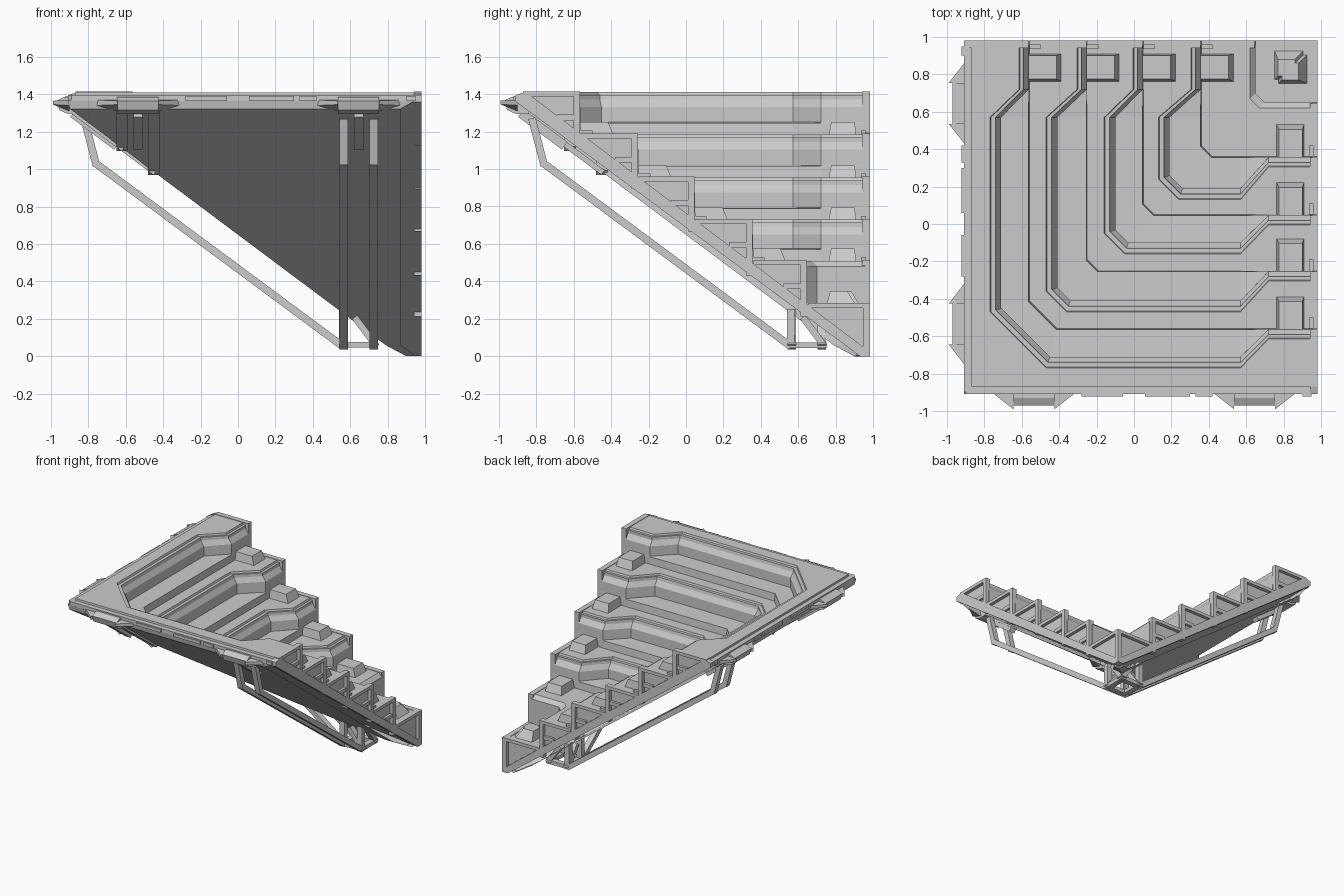
import bpy, bmesh
from mathutils import Vector

if "Cube" in bpy.data.objects:
    bpy.data.objects.remove(bpy.data.objects["Cube"])

Z = [1.41, 1.185, 0.955, 0.73, 0.51, 0.28]      # tread levels, top to bottom
E = [-0.56, -0.25, 0.05, 0.36, 0.65]            # riser lines at the flight ends
M = [-0.71, -0.41, -0.10, 0.19, 0.65]           # riser lines in the recessed middle


def mesh(name, verts, faces, both=False):
    """Make an object; with both=True also its twin on the other flight (x and y swapped)."""
    for i in range(2 if both else 1):
        vs = [(v[1], v[0], v[2]) if i else tuple(v) for v in verts]
        me = bpy.data.meshes.new(name)
        me.from_pydata(vs, [], faces)
        bm = bmesh.new()
        bm.from_mesh(me)
        bmesh.ops.remove_doubles(bm, verts=bm.verts, dist=0.0005)
        bmesh.ops.dissolve_degenerate(bm, edges=bm.edges, dist=0.0005)
        bmesh.ops.recalc_face_normals(bm, faces=bm.faces)
        bm.to_mesh(me)
        bm.free()
        ob = bpy.data.objects.new(name + ("_left" if i else "_front" if both else ""), me)
        bpy.context.collection.objects.link(ob)


HEX = [(0, 3, 2, 1), (4, 5, 6, 7), (0, 1, 5, 4), (1, 2, 6, 5), (2, 3, 7, 6), (3, 0, 4, 7)]


def box(name, x, y, z, tx=(0, 0), ty=(0, 0)):
    """Box by ranges; tx and ty shrink the low and high sides of its top."""
    v = [(a, b, z[0]) for a, b in ((x[0], y[0]), (x[1], y[0]), (x[1], y[1]), (x[0], y[1]))]
    X, Y = (x[0] + tx[0], x[1] - tx[1]), (y[0] + ty[0], y[1] - ty[1])
    v += [(a, b, z[1]) for a, b in ((X[0], Y[0]), (X[1], Y[0]), (X[1], Y[1]), (X[0], Y[1]))]
    mesh(name, v, HEX, True)


def extrude_x(name, x0, x1, pts):
    """Extrude a (y, z) outline along x."""
    n = len(pts)
    v = [(x, y, z) for x in (x0, x1) for y, z in pts]
    f = [tuple(range(n)), tuple(range(n, 2 * n))]
    f += [(i, (i + 1) % n, n + (i + 1) % n, n + i) for i in range(n)]
    mesh(name, v, f, True)


def bar(name, x, p, q, w, t):
    """Straight bar in the plane x, from (y, z) p to q."""
    p, q = Vector(p), Vector(q)
    d = (q - p).normalized()
    n = Vector((-d.y, d.x)) * t / 2
    p, q = p - d * t * 0.3, q + d * t * 0.3
    extrude_x(name, x - w / 2, x + w / 2, [p - n, q - n, q + n, p + n])


def under(y):
    """Height of the sloping underside."""
    return 1.33 - (y + 0.91) * 0.748


def sweep(name, rings):
    """Sweep a closed profile of (middle, end, chamfer, z, end cut) rings round the corner."""
    verts, faces = [], []
    for m, e, c, z, *cut in rings:
        end = cut[0] if cut else 0.955
        half = [(end, e), (max(0.72, m + c), e), (max(0.57, m + c), m), (m + c, m)]
        if m > 0.8:
            half = [(max(end, m), e)] + [(m + c, m)] * 3
        verts += [(x, y, z) for x, y in half + [(y, x) for x, y in reversed(half)]]
    n = len(rings)
    for i in range(n):
        j = (i + 1) % n
        faces += [(i * 8 + k, i * 8 + k + 1, j * 8 + k + 1, j * 8 + k) for k in range(7)]
    if all(len(r) == 4 for r in rings):
        faces += [tuple(i * 8 for i in range(n)), tuple(i * 8 + 7 for i in range(n))]
    mesh(name, verts, faces)


# stair body: platform, lipped risers, flat bench ledges, treads and sloping underside
rings = [(-0.91, -0.91, 0.02, 1.365), (-0.91, -0.91, 0.02, 1.395),
         (-0.87, -0.87, 0, 1.395), (-0.868, -0.868, 0, 1.41)]
for k in range(4):
    m, e, zt, zn = M[k], E[k], Z[k], Z[k + 1]
    c = 0.26 if k == 0 else 0.07
    b = 0.15 if k == 0 else 0.06
    rings += [(m - 0.06, e - 0.055, c + 0.04, zt), (m - 0.055, e - 0.05, c + 0.035, zt - 0.015),
              (m - 0.03, e - 0.03, c + 0.02, zt - 0.015), (m - 0.025, e - 0.03, c + 0.015, zt - 0.04),
              (m, e - 0.003, c, zt - 0.08), (m, e - 0.002, c, zn + 0.065),
              (e - 0.005, e - 0.001, b, zn + 0.06), (e, e, b, zn)]
rings += [(0.62, 0.62, 0.05, Z[4]), (0.65, 0.65, 0.05, Z[4] - 0.03), (0.65, 0.65, 0.05, Z[5]),
          (0.955, 0.955, 0, Z[5]), (0.955, 0.955, 0, 0.01), (0.92, 0.92, 0, 0.01)]
sweep("stair_body", rings)

# thick under-shell following the slope, its flanks tapering inward below
sweep("under_shell", [(-0.91, -0.91, 0, 1.37, 0.955), (-0.90, -0.90, 0, under(-0.90), 0.87),
                      (0.79, 0.79, 0, under(0.79), 0.87), (0.90, 0.90, 0, 0.0, 0.955),
                      (0.93, 0.93, 0, 0.02, 0.955)])

# end frames: sloping rim, riser fins, tread lips and small brackets
extrude_x("end_rim", 0.94, 0.982, [(-0.91, 1.36), (-0.91, 1.395), (-0.86, 1.41), (-0.82, 1.385),
                                  (0.96, 0.04), (0.982, 0.0), (0.93, 0.0)])
starts = [-0.87] + E
for k in range(5):
    e = E[k]
    zl = max(1.385 - (e + 0.9) * 0.757, 0.02)
    box("end_fin", (0.94, 0.982), (e - 0.04, e - 0.005), (zl, Z[k]))
    box("tread_lip", (0.94, 0.982), (starts[k], e - 0.005), (Z[k] - 0.022, Z[k] + 0.004))
    box("end_bracket", (0.95, 0.975), (e - 0.13, e - 0.03), (Z[k] - 0.15, Z[k] - 0.12))
box("tread_lip", (0.94, 0.982), (0.65, 0.982), (Z[5] - 0.022, Z[5] + 0.004))
box("corner_post", (0.945, 0.982), (0.945, 0.982), (0.0, Z[5]))

# half-step blocks on the walking lanes
for k in range(4):
    e, z = E[k], Z[k + 1]
    box("half_step", (0.76, 0.91), (e - 0.01, e + 0.175), (z - 0.01, z + 0.065), (0.015, 0.01), (0, 0.03))
    box("lane_light", (0.935, 0.96), (e, e + 0.06), (z, z + 0.02))
box("corner_block", (0.75, 0.91), (0.77, 0.93), (Z[5] - 0.01, Z[5] + 0.07), (0.02, 0.05), (0.02, 0.05))

# mounting pads with pointed ears on the outer edges, and their stems
for c in (-0.535, 0.645):
    extrude_x("mount_pad", c - 0.11, c + 0.11, [(-0.85, 1.385), (-0.93, 1.385), (-0.97, 1.365),
                                               (-0.955, 1.315), (-0.91, 1.295), (-0.84, 1.295)])
    for s in (-1, 1):
        a, b = c + s * 0.11, c + s * 0.225
        v = [(a, -0.90, z) for z in (1.31, 1.37)] + [(a, -0.99, z) for z in (1.345, 1.365)]
        v += [(b, -0.90, z) for z in (1.34, 1.37)]
        mesh("pad_ear", v, [(0, 1, 3, 2), (0, 2, 4), (1, 5, 3), (2, 3, 5, 4), (0, 4, 5, 1)], True)
    bar("pad_stem", c, (-0.87, under(-0.87) - 0.01), (-0.66, under(-0.66) - 0.01), 0.05, 0.05)

# short ribs running from the outer pad into the folded corner
for x in (-0.62, -0.45):
    bar("short_rib", x, (-0.89, under(-0.89)), (x, under(x)), 0.06, 0.03)

# twin truss rails hung below each flight
for x in (0.565, 0.725):
    bar("rail_top_strut", x, (-0.82, 1.26), (-0.76, 1.03), 0.045, 0.04)
    bar("truss_rail", x, (-0.76, 1.03), (0.55, 0.06), 0.045, 0.04)
    bar("rail_foot", x, (0.55, 0.06), (0.74, 0.06), 0.045, 0.03)
    bar("foot_post", x, (0.56, 0.06), (0.56, 0.24), 0.045, 0.04)
    bar("foot_brace", x, (0.735, 0.06), (0.63, 0.20), 0.045, 0.035)

# outer edge plates along the platform rim
for x0, x1 in ((-0.28, -0.06), (0.06, 0.30), (0.33, 0.42), (0.90, 0.95)):
    box("edge_plate", (x0, x1), (-0.922, -0.88), (1.365, 1.39))
